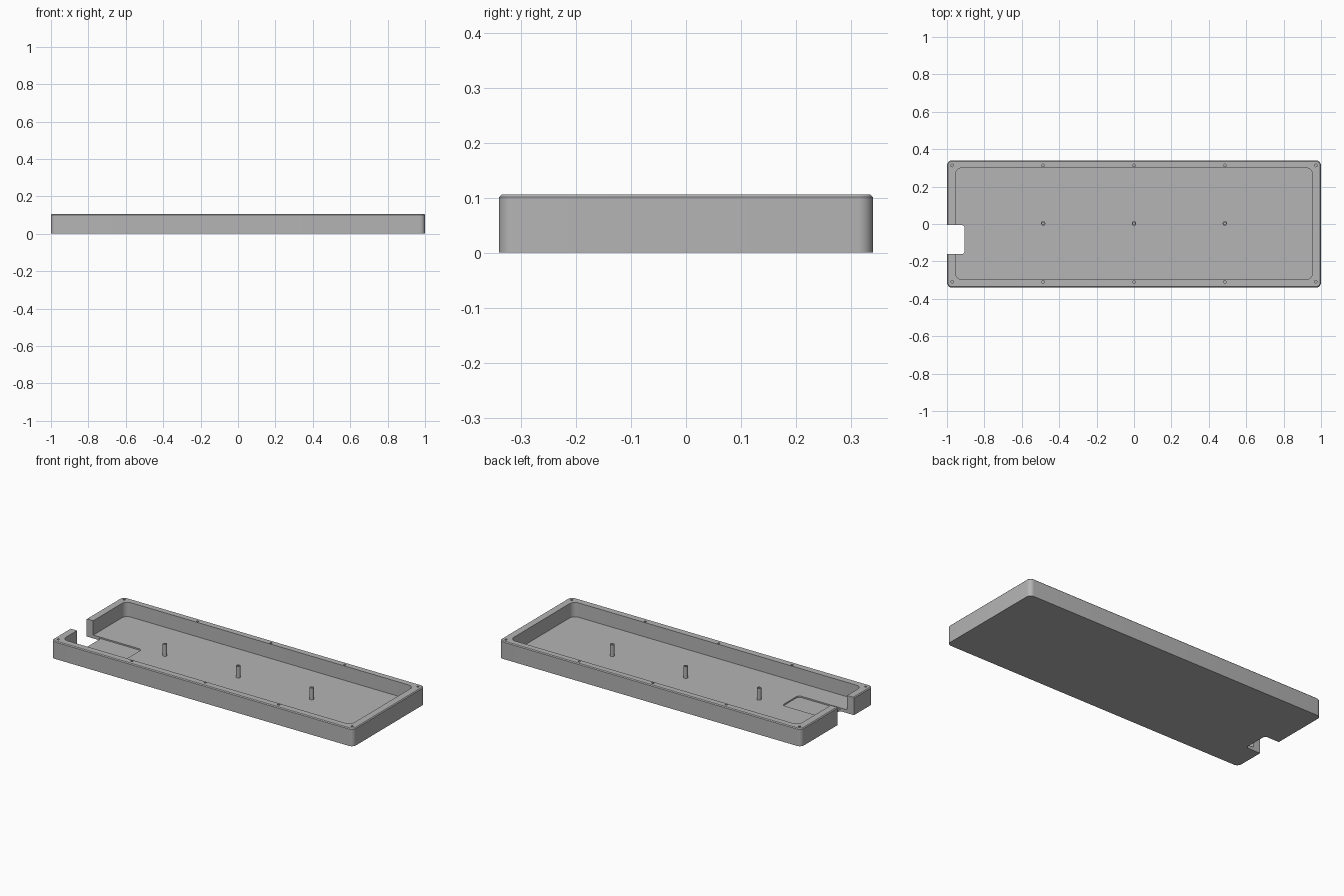
import bpy, bmesh
from math import cos, sin, pi, radians

cube = bpy.data.objects.get("Cube")
if cube:
    bpy.data.objects.remove(cube, do_unlink=True)

grey = bpy.data.materials.new("plain grey")
grey.use_nodes = True
colour = (0.46, 0.46, 0.46, 1)
grey.diffuse_color = colour
grey.node_tree.nodes["Principled BSDF"].inputs["Base Color"].default_value = colour


def rounded_outline(x0, x1, y0, y1, r, seg=8):
    """Counter-clockwise rectangle with rounded corners."""
    corners = [(x1 - r, y1 - r), (x0 + r, y1 - r), (x0 + r, y0 + r), (x1 - r, y0 + r)]
    points = []
    for q, (cx, cy) in enumerate(corners):
        for i in range(seg + 1):
            a = (q + i / seg) * pi / 2
            points.append((cx + r * cos(a), cy + r * sin(a)))
    return points


def circle(cx, cy, r, seg=24):
    return [(cx + r * cos(2 * pi * i / seg), cy + r * sin(2 * pi * i / seg)) for i in range(seg)]


def loft(name, layers):
    """Closed solid through a stack of (outline, z) layers."""
    bm = bmesh.new()
    rings = [[bm.verts.new((x, y, z)) for x, y in outline] for outline, z in layers]
    n = len(rings[0])
    bm.faces.new(rings[0][::-1])
    bm.faces.new(rings[-1])
    for low, high in zip(rings, rings[1:]):
        for i in range(n):
            j = (i + 1) % n
            bm.faces.new((low[i], low[j], high[j], high[i]))
    mesh = bpy.data.meshes.new(name)
    bm.to_mesh(mesh)
    bm.free()
    mesh.materials.append(grey)
    obj = bpy.data.objects.new(name, mesh)
    bpy.context.collection.objects.link(obj)
    return obj


def prism(name, outline, z0, z1):
    return loft(name, [(outline, z0), (outline, z1)])


def activate(obj):
    bpy.ops.object.select_all(action="DESELECT")
    obj.select_set(True)
    bpy.context.view_layer.objects.active = obj


def cut(obj, outline, z0, z1):
    cutter = prism("cutter", outline, z0, z1)
    cutter.hide_render = True
    mod = obj.modifiers.new("cut", "BOOLEAN")
    mod.operation = "DIFFERENCE"
    mod.solver = "EXACT"
    mod.object = cutter
    activate(obj)
    bpy.ops.object.modifier_apply(modifier=mod.name)
    bpy.data.objects.remove(cutter, do_unlink=True)


def finish(obj):
    activate(obj)
    bpy.ops.object.shade_smooth_by_angle(angle=radians(30))


HEIGHT, FLOOR, EDGE = 0.106, 0.02, 0.005
HALF_X, HALF_Y = 1.0, 0.34

# Tray body with rounded corners and a fine chamfer along the top edge
outer = rounded_outline(-HALF_X, HALF_X, -HALF_Y, HALF_Y, 0.027)
inset = rounded_outline(EDGE - HALF_X, HALF_X - EDGE, EDGE - HALF_Y, HALF_Y - EDGE, 0.027 - EDGE)
tray = loft("tray", [(outer, 0), (outer, HEIGHT - EDGE), (inset, HEIGHT)])

# Main cavity
cut(tray, rounded_outline(-0.954, 0.954, -0.297, 0.3, 0.035), FLOOR, 0.2)
# Shallow floor pocket, running out through the end wall
cut(tray, rounded_outline(-1.1, -0.632, -0.16, -0.006, 0.02), 0.012, 0.2)
# Cable notch through the floor
cut(tray, rounded_outline(-1.1, -0.905, -0.16, -0.006, 0.015), -0.1, 0.2)

# Screw holes along both long rims
for y in (-0.309, 0.313):
    for x in (-0.972, -0.486, 0, 0.486, 0.972):
        cut(tray, circle(x, y, 0.007, 16), 0.05, 0.2)
finish(tray)

# Hollow standoff posts on the centre line
for label, x in (("right", -0.486), ("middle", 0), ("left", 0.486)):
    post = prism(label + "_post", circle(x, 0.003, 0.012), FLOOR - 0.004, 0.09)
    cut(post, circle(x, 0.003, 0.006, 16), 0.04, 0.2)
    finish(post)
